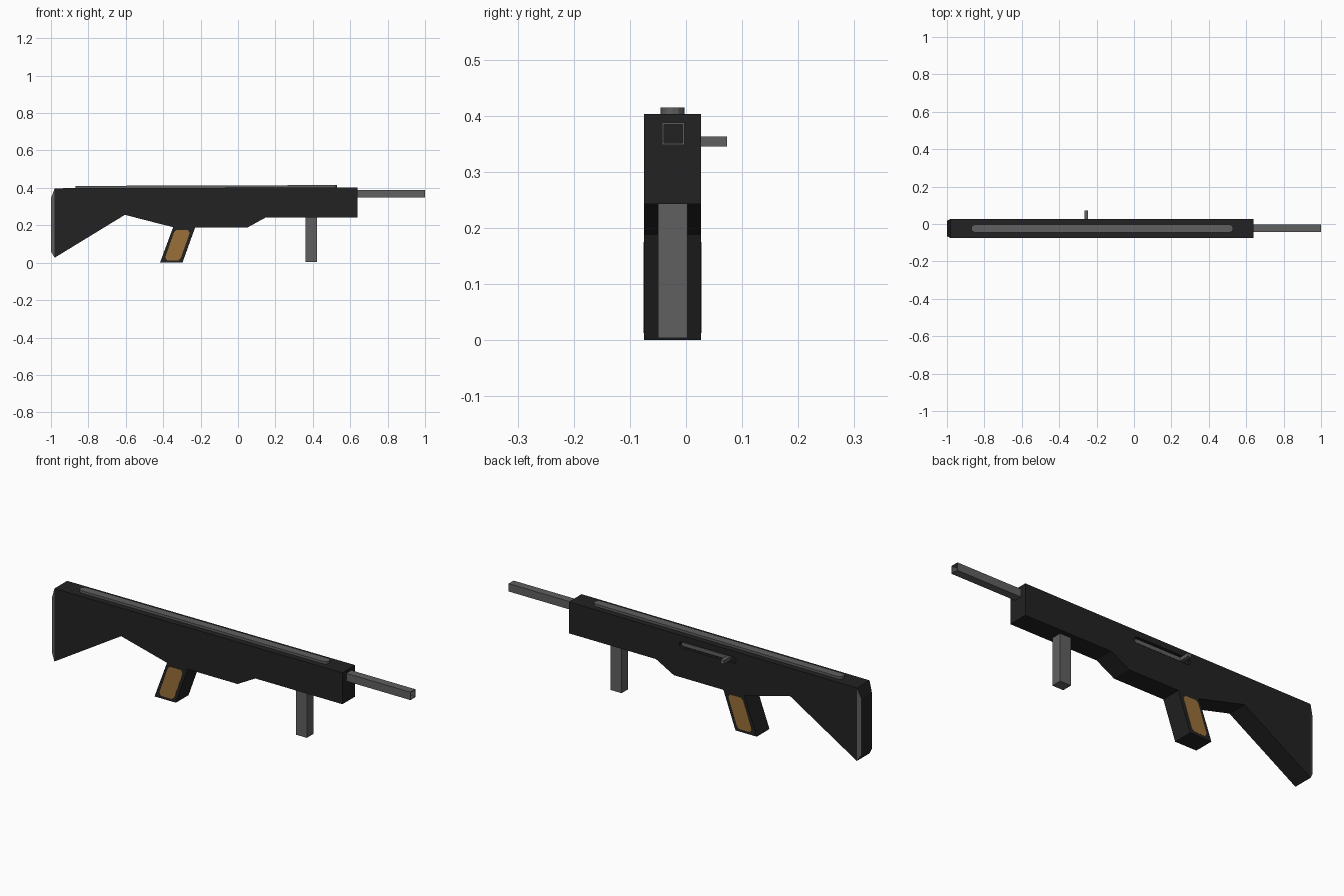
import bpy, bmesh, math
from mathutils import Vector

if "Cube" in bpy.data.objects:
    bpy.data.objects.remove(bpy.data.objects["Cube"])

YC = -0.024          # centre plane of the body
Y0, Y1 = -0.075, 0.027


def material(name, c):
    m = bpy.data.materials.new(name)
    m.diffuse_color = (*c, 1)
    m.use_nodes = True
    m.node_tree.nodes["Principled BSDF"].inputs["Base Color"].default_value = m.diffuse_color
    return m


BLACK = material("matte black", (0.016, 0.016, 0.016))
GREY = material("gun grey", (0.115, 0.115, 0.115))
WOOD = material("brown wood", (0.32, 0.16, 0.04))


def finish(bm, name, *mats):
    bmesh.ops.recalc_face_normals(bm, faces=bm.faces)
    me = bpy.data.meshes.new(name)
    bm.to_mesh(me)
    bm.free()
    for m in mats:
        me.materials.append(m)
    ob = bpy.data.objects.new(name, me)
    bpy.context.collection.objects.link(ob)
    return ob


def prism(points, direction):
    """Extrude a closed 3D outline along a direction."""
    bm = bmesh.new()
    face = bm.faces.new([bm.verts.new(p) for p in points])
    r = bmesh.ops.extrude_face_region(bm, geom=[face])
    vs = [g for g in r["geom"] if isinstance(g, bmesh.types.BMVert)]
    bmesh.ops.translate(bm, verts=vs, vec=direction)
    return bm


def side_prism(profile, y0, y1):
    return prism([(x, y0, z) for x, z in profile], (0, y1 - y0, 0))


def box(name, x0, x1, y0, y1, z0, z1, mat):
    return finish(side_prism([(x0, z0), (x1, z0), (x1, z1), (x0, z1)], y0, y1), name, mat)


def pill(u0, u1, v0, v1, n=6):
    """Outline of a slot with rounded ends."""
    r, vc = (v1 - v0) / 2, (v0 + v1) / 2
    out = []
    for cu, a0 in ((u1 - r, -90), (u0 + r, 90)):
        for i in range(n + 1):
            a = math.radians(a0 + 180 * i / n)
            out.append((cu + r * math.cos(a), vc + r * math.sin(a)))
    return out


# Receiver and stock in one profile
bm = side_prism([(-0.98, 0.398), (0.64, 0.403), (0.64, 0.243), (0.15, 0.243), (0.05, 0.188),
                 (-0.34, 0.188), (-0.605, 0.256), (-0.98, 0.027)], Y0, Y1)
bmesh.ops.recalc_face_normals(bm, faces=bm.faces)
butt = min(bm.faces, key=lambda f: f.calc_center_median().x)
# Tapered butt end with grey side bevels
old = set(bm.faces)
r = bmesh.ops.extrude_discrete_faces(bm, faces=[butt])
cap = r["faces"][0]
for v in cap.verts:
    v.co = Vector((-1.0, YC + (v.co.y - YC) * 0.81, 0.345 if v.co.z > 0.2 else 0.06))
bm.normal_update()
for f in bm.faces:
    xs = [v.co.x for v in f.verts]
    if min(xs) < -0.99 and max(xs) < -0.97 and abs(f.normal.y) > 0.5:
        f.material_index = 1
body = finish(bm, "body_and_stock", BLACK, GREY)

# Recessed bolt slot on the back side
cutter = finish(side_prism(pill(-0.30, 0.02, 0.338, 0.370), 0.013, 0.06), "slot_cutter", BLACK)
cutter.hide_render = True
cutter.hide_viewport = True
cut = body.modifiers.new("slot", "BOOLEAN")
cut.object, cut.operation, cut.solver = cutter, "DIFFERENCE", "EXACT"
finish(side_prism(pill(-0.27, 0.012, 0.344, 0.364), 0.010, 0.020), "bolt", GREY)
box("bolt_handle", -0.264, -0.245, 0.012, 0.073, 0.345, 0.363, GREY)

# Top rail, following the slight slope of the body
bm = prism([(x, y, 0.395) for x, y in pill(-0.87, 0.53, -0.045, -0.003)], (0, 0, 0.020))
for v in bm.verts:
    v.co.z -= (0.53 - v.co.x) * 0.0031
finish(bm, "top_rail", GREY)

# Hollow square barrel
bm = bmesh.new()
rings = []
for x, h in ((0.63, 0.020), (1.0, 0.020), (1.0, 0.0165), (0.642, 0.0165)):
    rings.append([bm.verts.new((x, -0.023 + a * h, 0.368 + b * h))
                  for a, b in ((-1, -1), (1, -1), (1, 1), (-1, 1))])
for p, q in zip(rings, rings[1:]):
    for i in range(4):
        j = (i + 1) % 4
        bm.faces.new((p[i], p[j], q[j], q[i]))
bm.faces.new(rings[-1]).material_index = 1
bm.faces.new(rings[0])
finish(bm, "barrel", GREY, BLACK)

# Front grip
box("front_grip", 0.36, 0.422, -0.05, 0.003, 0.004, 0.25, GREY)

# Pistol grip with wood panels on both sides
finish(side_prism([(-0.346, 0.192), (-0.228, 0.192), (-0.297, 0.0), (-0.417, 0.0)], Y0, Y1),
       "pistol_grip", BLACK)
panel = [(-0.330, 0.175), (-0.268, 0.175), (-0.258, 0.160), (-0.306, 0.024),
         (-0.318, 0.013), (-0.380, 0.013), (-0.389, 0.028), (-0.342, 0.163)]
for side, y in (("front", Y0), ("back", Y1)):
    finish(side_prism(panel, y - 0.001, y + 0.001), side + "_grip_panel", WOOD)
